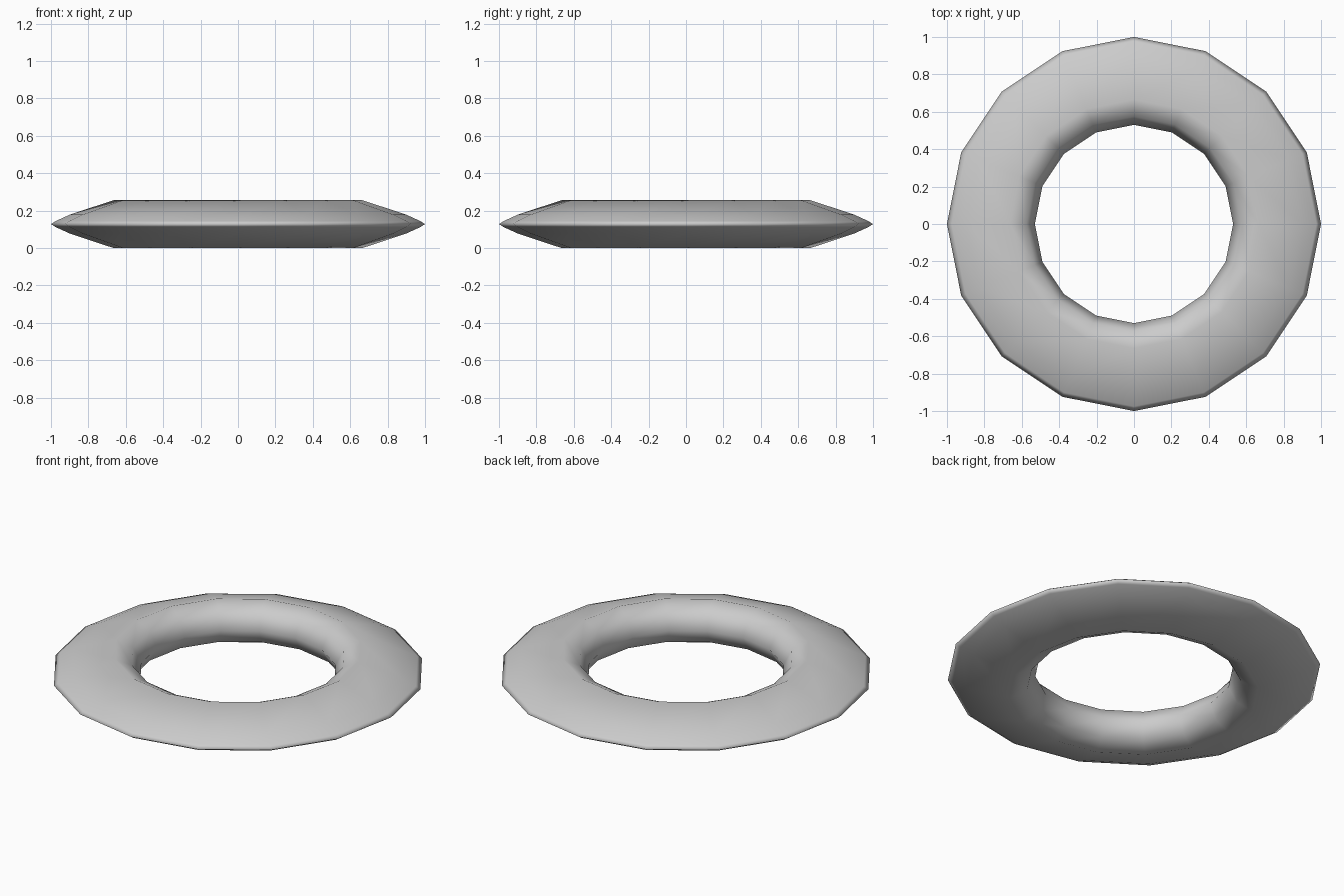
import bpy, bmesh, math

if "Cube" in bpy.data.objects:
    bpy.data.objects.remove(bpy.data.objects["Cube"])

SIDES = 16
MID = 0.128
# Upper half of the cross-section: (radius, height above mid plane), outer rim to inner rim
half = [(1.0, 0.0), (0.975, 0.016), (0.9, 0.05), (0.665, 0.128), (0.575, 0.085), (0.53, 0.0)]
# Mirror it for the closed cross-section
profile = half + [(r, -h) for r, h in half[-2:0:-1]]

# Ring: sweep the cross-section around z
bm = bmesh.new()
rings = []
for i in range(SIDES):
    a = 2 * math.pi * i / SIDES
    rings.append([bm.verts.new((r * math.cos(a), r * math.sin(a), MID + h)) for r, h in profile])
n = len(profile)
for i in range(SIDES):
    p, q = rings[i], rings[(i + 1) % SIDES]
    for j in range(n):
        k = (j + 1) % n
        bm.faces.new((p[j], q[j], q[k], p[k]))
bmesh.ops.recalc_face_normals(bm, faces=bm.faces)
mesh = bpy.data.meshes.new("ring")
bm.to_mesh(mesh)
bm.free()
ring = bpy.data.objects.new("ring", mesh)
bpy.context.collection.objects.link(ring)

# Smooth shading over the rounded section
for poly in mesh.polygons:
    poly.use_smooth = True
